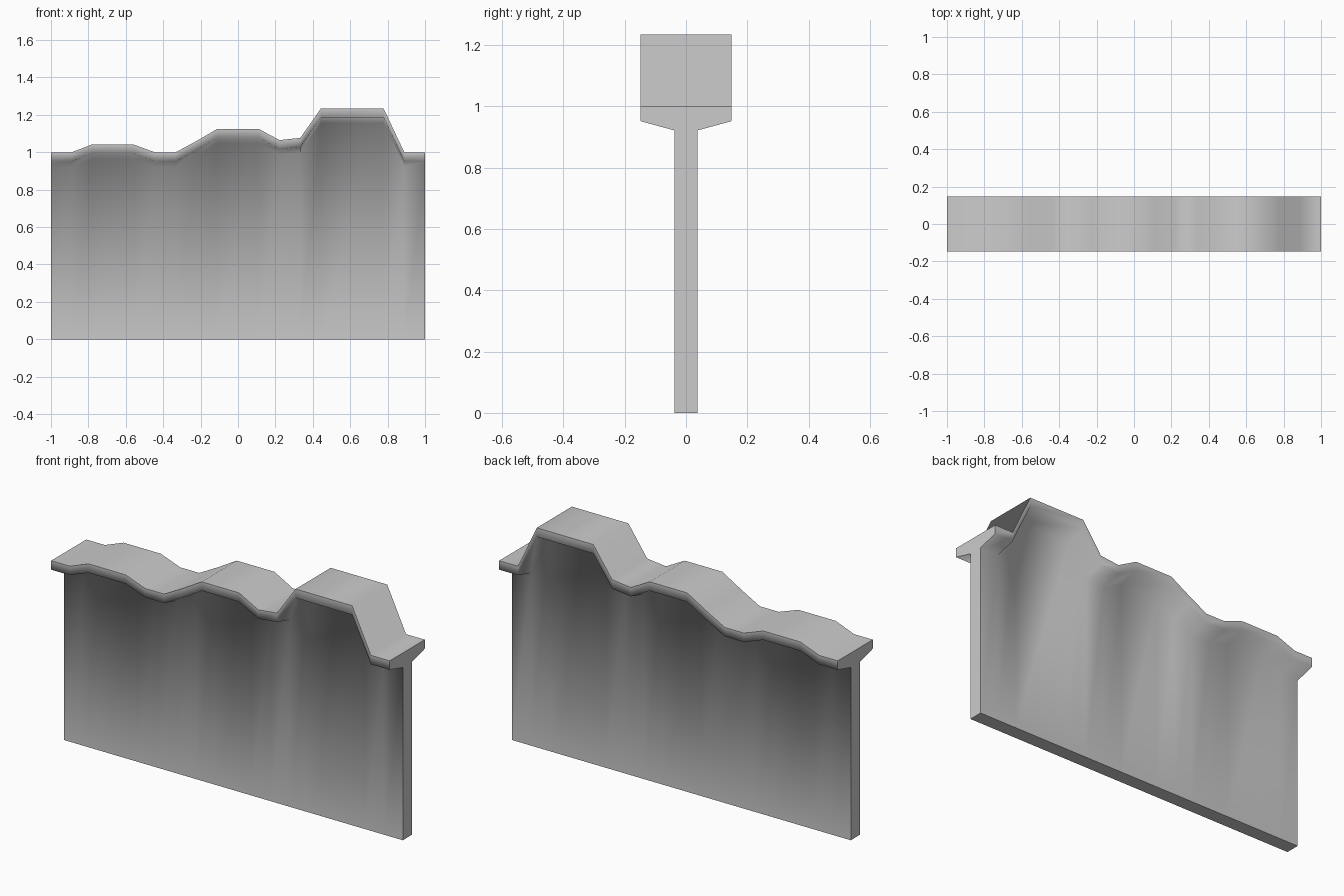
import bpy, bmesh
import math

if "Cube" in bpy.data.objects:
    bpy.data.objects.remove(bpy.data.objects["Cube"])

# Skyline of the wall top: (x, z)
skyline = [(-1, 1.0), (-0.89, 1.0), (-0.78, 1.042), (-0.56, 1.042), (-0.445, 1.0),
           (-0.333, 1.0), (-0.222, 1.06), (-0.111, 1.125), (0.111, 1.125),
           (0.222, 1.065), (0.333, 1.077), (0.444, 1.235), (0.778, 1.235),
           (0.889, 1.0), (1, 1.0)]
CAP, WALL = 0.148, 0.038      # half depths of the coping and the wall
LIP, UNDER = 0.048, 0.078     # drops below the top to the lip and the underside


def section(bm, x, h):
    """One T-shaped cross-section, running from front foot to back foot."""
    half = [(WALL, 0), (WALL, h - UNDER), (CAP, h - LIP), (CAP, h)]
    loop = [(-y, z) for y, z in half] + half[::-1]
    return [bm.verts.new((x, y, z)) for y, z in loop]


# Wall with overhanging coping, lofted along the skyline
bm = bmesh.new()
rings = [section(bm, x, h) for x, h in skyline]
for a, b in zip(rings, rings[1:]):
    for i in range(8):
        j = (i + 1) % 8
        bm.faces.new((a[i], a[j], b[j], b[i]))

# End faces: wall, flared underside and coping band
for r in (rings[0], rings[-1]):
    for i in range(3):
        bm.faces.new((r[i], r[i + 1], r[6 - i], r[7 - i]))
bmesh.ops.recalc_face_normals(bm, faces=bm.faces)

mesh = bpy.data.meshes.new("coped_wall")
bm.to_mesh(mesh)
bm.free()
wall = bpy.data.objects.new("coped_wall", mesh)
bpy.context.collection.objects.link(wall)

# Smooth the flare and waves, keep the top rim and ends sharp
bpy.context.view_layer.objects.active = wall
wall.select_set(True)
bpy.ops.object.shade_smooth_by_angle(angle=math.radians(80))
